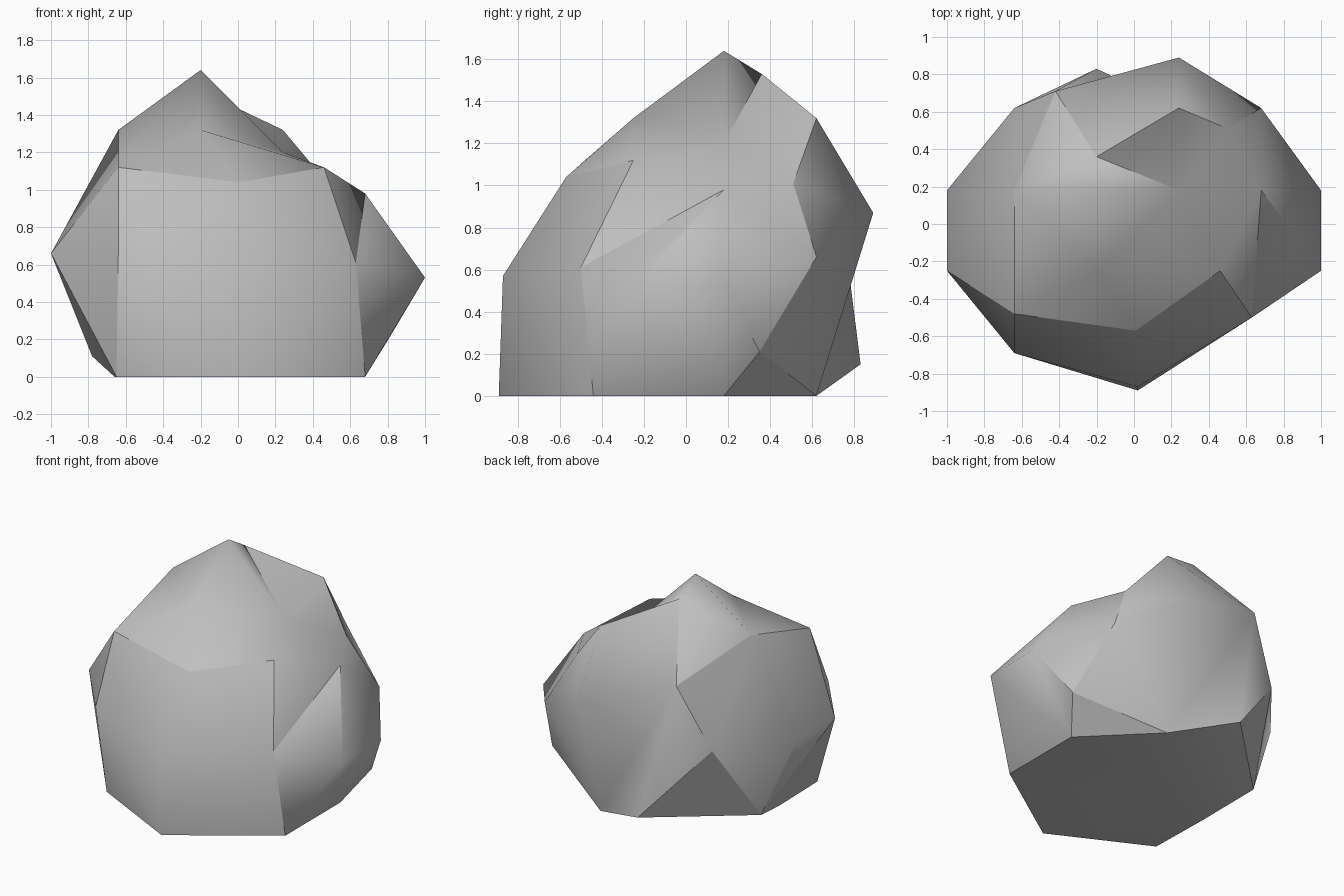
import bpy, bmesh
from mathutils import Vector

old = bpy.data.objects.get("Cube")
if old:
    bpy.data.objects.remove(old, do_unlink=True)

# Corners of the boulder in tiers from the ground up, one letter each
foot = [(.68, -.44, 0), (.68, .18, 0), (.24, .62, 0), (-.66, -.1, 0),
        (-.65, -.55, 0), (.02, -.89, 0), (-.2, .83, .15), (-.78, .27, .11),
        (.81, .35, .21)]
belt = [(1, -.25, .53), (1, .18, .53), (.68, .62, .66), (.24, .89, .87),
        (-.64, .62, .66), (-1, .18, .66), (-1, -.25, .66), (-.64, -.69, .66),
        (.02, -.87, .57), (.63, -.5, .61)]
shoulder = [(.68, .18, .98), (.5, .51, 1.01), (-.42, .71, 1.1),
            (-.64, -.48, 1.12), (.01, -.57, 1.04), (.46, -.25, 1.12)]
crown = [(.24, .62, 1.32), (-.64, .18, 1.32), (-.2, -.25, 1.32),
         (.24, .18, 1.2), (-.2, .36, 1.53), (-.2, .18, 1.64)]
letters = "abcdefghi" "jklmnopqrs" "tuvwxy" "zABCDE"
corners = {k: Vector(p) for k, p in zip(letters, foot + belt + shoulder + crown)}
core = Vector((0, 0, .65))

# Chains of corners that must be joined: hard ridges and soft folds
hard = ["abcghdefa", "eqwxysa", "stj", "zulib", "ic", "ik", "Dz", "Dvng",
        "nh", "oh", "wAv", "DC", "wpe", "ph"]
soft = ["cd", "yt", "ECyB", "BCu", "Ct", "AEB", "AB", "ED", "wBx",
        "nAo", "zmv", "mcv", "vg", "lc", "pq", "rs"]


def stone_material():
    mat = bpy.data.materials.new("stone grey")
    mat.use_nodes = True
    colour = (.52, .52, .52, 1)
    mat.diffuse_color = colour
    bsdf = next(n for n in mat.node_tree.nodes if n.type == 'BSDF_PRINCIPLED')
    bsdf.inputs["Base Color"].default_value = colour
    bsdf.inputs["Roughness"].default_value = .9
    return mat


def crosses(a, b, c, d):
    """True when the arcs a-b and c-d cross on the sphere."""
    ab, cd = a.cross(b), c.cross(d)
    return (ab.dot(c) * ab.dot(d) < 0 and cd.dot(a) * cd.dot(b) < 0
            and (a + b).dot(c + d) > 0)


def far_corners(edge):
    """The two corners facing an edge across its triangles."""
    return [v for f in edge.link_faces for v in f.verts if v not in edge.verts]


def join(bm, a, b):
    """Turn the edges that lie across a-b until a-b is an edge."""
    for _ in range(40):
        found = bm.edges.get((a, b))
        if found:
            return found
        for e in bm.edges[:]:
            c, d = e.verts
            if {a, b} & {c, d} or not crosses(a.co, b.co, c.co, d.co):
                continue
            p, q = far_corners(e)
            if crosses(p.co, q.co, c.co, d.co) and not bm.edges.get((p, q)):
                bmesh.utils.edge_rotate(e, False)
                break
        else:
            return None
    return None


# Skin: a hull on a sphere, with its ridges set, then moved to the real corners
bm = bmesh.new()
verts = {k: bm.verts.new((p - core).normalized()) for k, p in corners.items()}
bmesh.ops.convex_hull(bm, input=bm.verts[:])
for chain in soft + hard:
    for a, b in zip(chain, chain[1:]):
        edge = join(bm, verts[a], verts[b])
        if edge and chain in hard:
            edge.smooth = False
for k, v in verts.items():
    v.co = corners[k]
for f in bm.faces:
    f.smooth = True
bmesh.ops.recalc_face_normals(bm, faces=bm.faces[:])

mesh = bpy.data.meshes.new("boulder")
bm.to_mesh(mesh)
bm.free()
mesh.materials.append(stone_material())
boulder = bpy.data.objects.new("boulder", mesh)
bpy.context.collection.objects.link(boulder)
